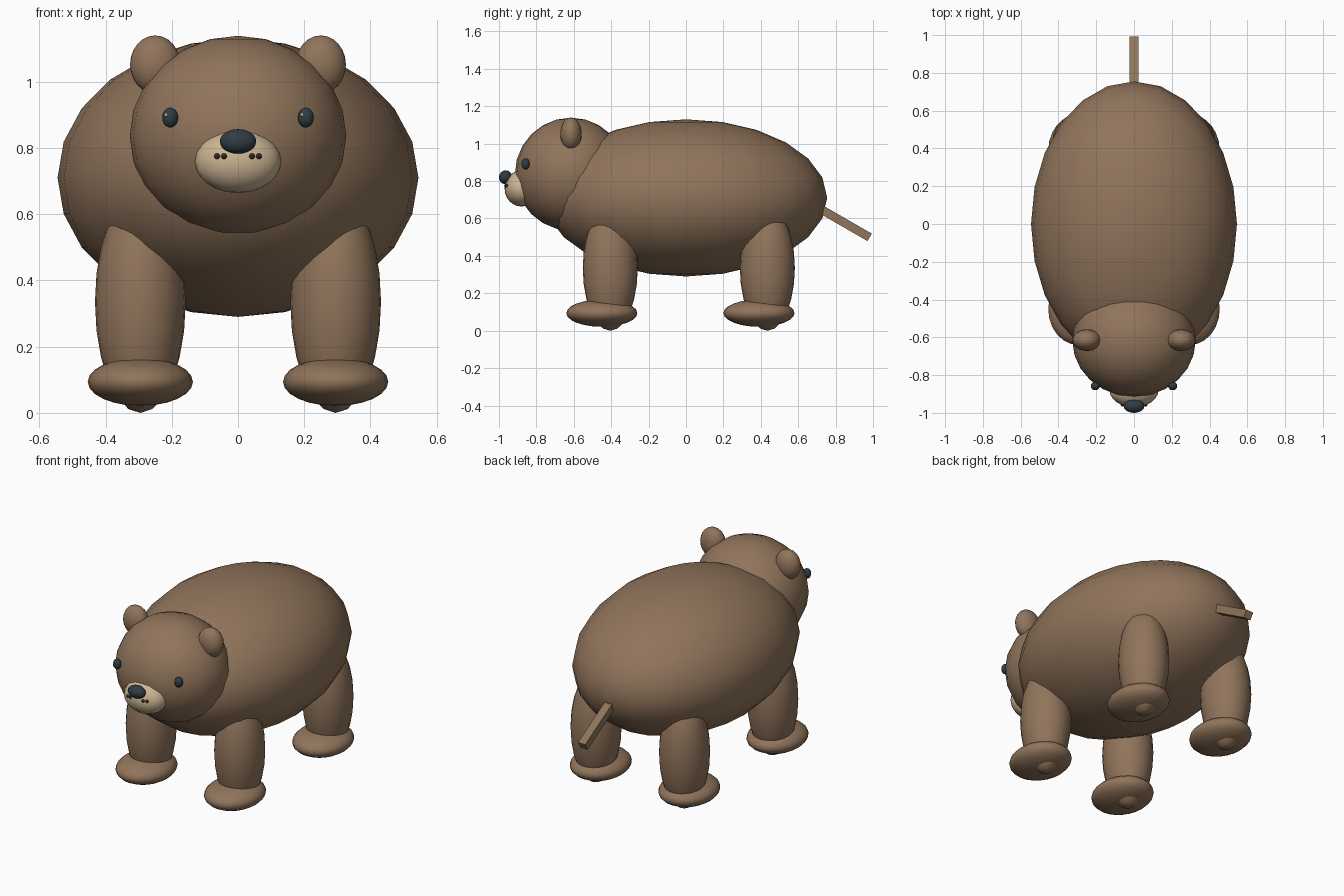
import bpy
import math

if "Cube" in bpy.data.objects:
    bpy.data.objects.remove(bpy.data.objects["Cube"])


def material(name, rgb):
    m = bpy.data.materials.new(name)
    m.diffuse_color = (*rgb, 1)
    m.use_nodes = True
    m.node_tree.nodes["Principled BSDF"].inputs["Base Color"].default_value = m.diffuse_color
    return m


FUR = material("fur", (0.28, 0.175, 0.105))
CREAM = material("cream", (0.60, 0.46, 0.29))
DARK = material("dark", (0.030, 0.045, 0.055))
SPOT = material("spot", (0.03, 0.02, 0.015))
WHITE = material("white", (0.9, 0.9, 0.9))


def ball(name, centre, radii, mat, segments=24, rings=12):
    bpy.ops.mesh.primitive_uv_sphere_add(segments=segments, ring_count=rings,
                                         radius=1, location=centre)
    ob = bpy.context.object
    ob.name = name
    ob.scale = radii
    bpy.ops.object.transform_apply(location=False, rotation=False, scale=True)
    bpy.ops.object.shade_smooth()
    ob.data.materials.append(mat)
    return ob


# Body and head
ball("body", (0, 0, 0.71), (0.545, 0.755, 0.42), FUR)
ball("head", (0, -0.615, 0.837), (0.327, 0.30, 0.302), FUR)

# Muzzle and nose
ball("muzzle", (0, -0.88, 0.76), (0.13, 0.09, 0.096), CREAM)
ball("nose", (0, -0.964, 0.82), (0.055, 0.036, 0.037), DARK)

for s, side in ((-1, "right"), (1, "left")):
    # Ears and eyes
    ball("ear_" + side, (s * 0.25, -0.615, 1.052), (0.076, 0.057, 0.088), FUR)
    ball("eye_" + side, (s * 0.205, -0.858, 0.892), (0.024, 0.022, 0.03), DARK)
    ball("eye_glint_" + side, (s * 0.205 - 0.011, -0.875, 0.9),
         (0.005, 0.005, 0.005), WHITE, 12, 6)

    # Whisker spots
    for i, (x, y) in enumerate(((0.042, -0.963), (0.063, -0.957))):
        ball(f"whisker_spot_{side}_{i}", (s * x, y, 0.775),
             (0.009, 0.009, 0.009), SPOT, 12, 6)

    # Legs with flattened paws set slightly forward
    for end, y in (("front", -0.405), ("back", 0.435)):
        ball(f"{end}_leg_{side}", (s * 0.295, y, 0.335),
             (0.137, 0.147, 0.335), FUR)
        ball(f"{end}_paw_{side}", (s * 0.295, y - 0.045, 0.094),
             (0.159, 0.19, 0.073), FUR)

# Tail: square bar sloping down behind the body
angle, length = math.radians(30), 0.40
tip_y, tip_z = 0.982, 0.499
bpy.ops.mesh.primitive_cube_add(
    size=1,
    location=(0, tip_y - math.cos(angle) * length / 2,
              tip_z + math.sin(angle) * length / 2),
    rotation=(-angle, 0, 0))
tail = bpy.context.object
tail.name = "tail"
tail.scale = (0.048, length, 0.046)
tail.data.materials.append(FUR)
